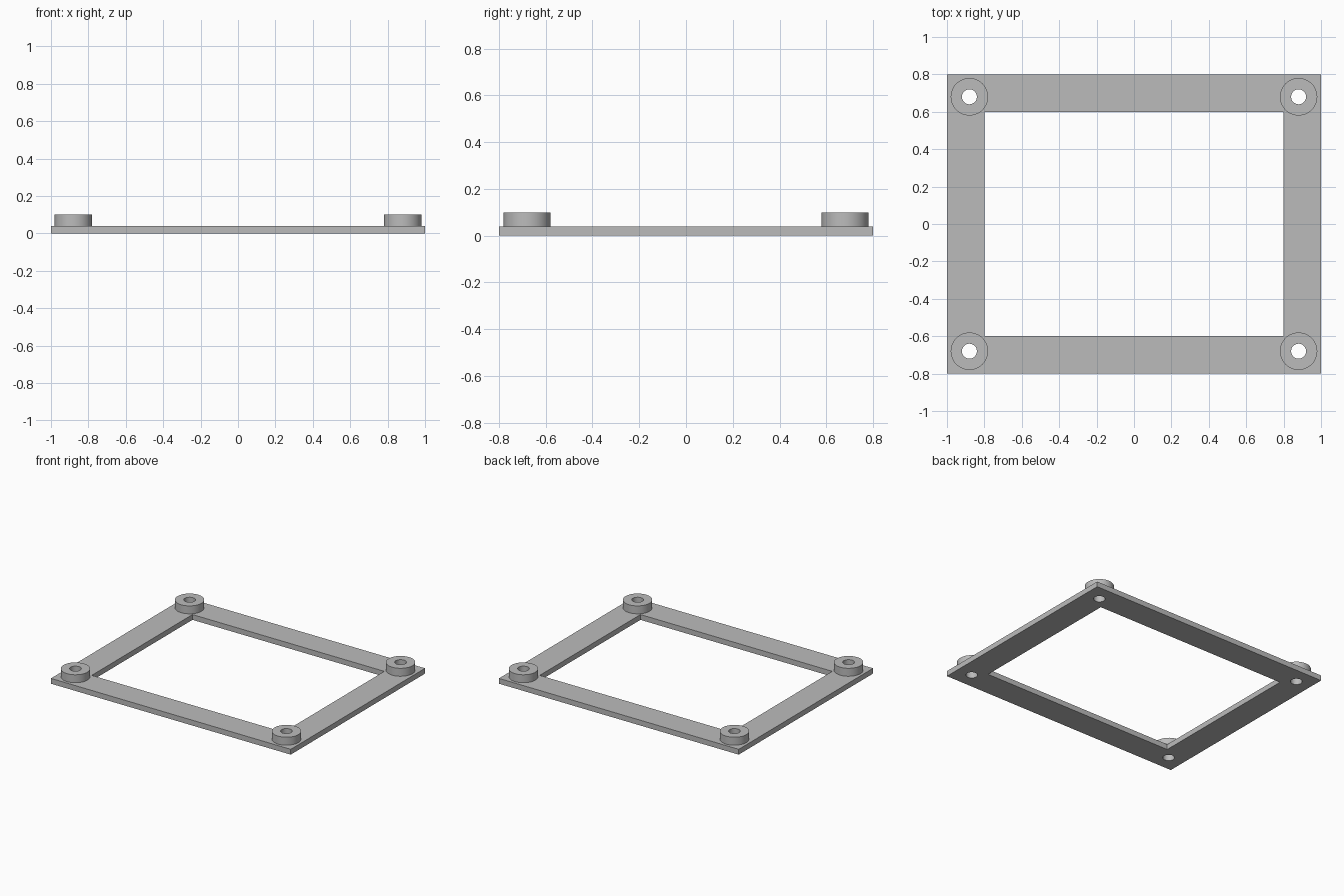
import bpy
import bmesh
import math

cube = bpy.data.objects.get("Cube")
if cube:
    bpy.data.objects.remove(cube, do_unlink=True)

# Overall sizes
HALF_X, HALF_Y = 1.0, 0.8
RAIL = 0.2
PLATE_TOP, BOSS_TOP = 0.04, 0.10
BOSS_R, HOLE_R = 0.1, 0.04
INSET = 0.12
SEGMENTS = 48

grey = bpy.data.materials.new("plain grey")
grey.use_nodes = True
colour = (0.5, 0.5, 0.5, 1.0)
grey.diffuse_color = colour
grey.node_tree.nodes["Principled BSDF"].inputs["Base Color"].default_value = colour


def rectangle(hx, hy):
    return [(-hx, -hy), (hx, -hy), (hx, hy), (-hx, hy)]


def circle(cx, cy, radius):
    angles = [2 * math.pi * i / SEGMENTS for i in range(SEGMENTS)]
    return [(cx + radius * math.cos(a), cy + radius * math.sin(a)) for a in angles]


def extruded(name, outlines, bottom, top):
    """Fill an outer outline with its holes and extrude it upwards."""
    bm = bmesh.new()
    edges = []
    for outline in outlines:
        verts = [bm.verts.new((x, y, bottom)) for x, y in outline]
        edges += [bm.edges.new((v, verts[i - 1])) for i, v in enumerate(verts)]
    bmesh.ops.triangle_fill(bm, use_beauty=True, use_dissolve=False,
                            edges=edges, normal=(0, 0, 1))
    result = bmesh.ops.extrude_face_region(bm, geom=bm.faces[:], use_keep_orig=True)
    moved = [g for g in result["geom"] if isinstance(g, bmesh.types.BMVert)]
    bmesh.ops.translate(bm, verts=moved, vec=(0, 0, top - bottom))
    bmesh.ops.recalc_face_normals(bm, faces=bm.faces[:])

    mesh = bpy.data.meshes.new(name)
    bm.to_mesh(mesh)
    bm.free()
    mesh.materials.append(grey)
    obj = bpy.data.objects.new(name, mesh)
    bpy.context.collection.objects.link(obj)
    bpy.ops.object.select_all(action="DESELECT")
    obj.select_set(True)
    bpy.context.view_layer.objects.active = obj
    bpy.ops.object.shade_smooth_by_angle(angle=math.radians(30))
    return obj


corners = {
    f"{depth}_{side}": (sx * (HALF_X - INSET), sy * (HALF_Y - INSET))
    for depth, sy in (("front", -1), ("back", 1))
    for side, sx in (("right", -1), ("left", 1))
}

# Flat frame with a through hole in each corner
extruded("frame_plate",
         [rectangle(HALF_X, HALF_Y), rectangle(HALF_X - RAIL, HALF_Y - RAIL)]
         + [circle(x, y, HOLE_R) for x, y in corners.values()],
         0, PLATE_TOP)

# Ring standoffs around the holes
for corner, (x, y) in corners.items():
    extruded(f"{corner}_standoff",
             [circle(x, y, BOSS_R), circle(x, y, HOLE_R)],
             PLATE_TOP, BOSS_TOP)
